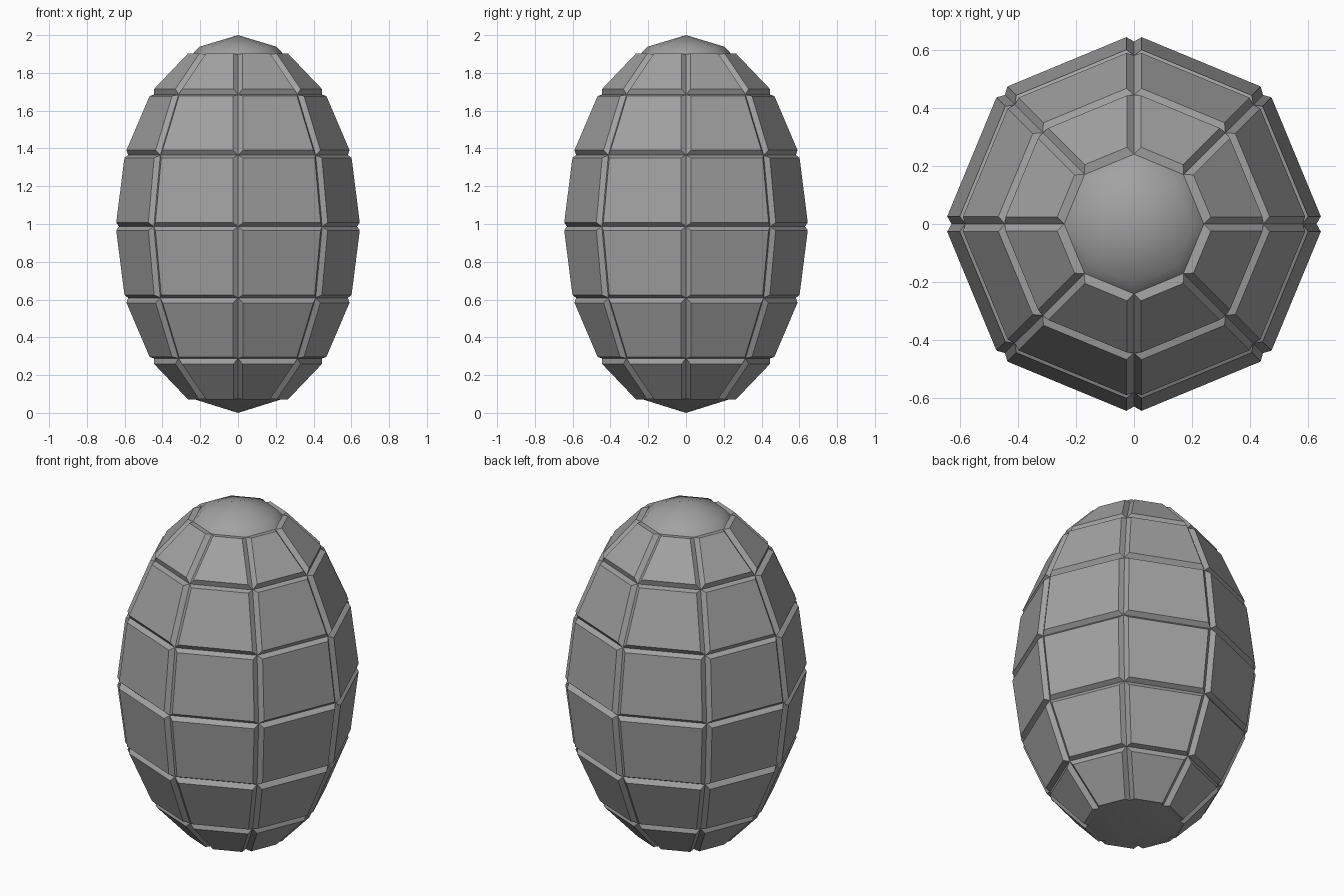
import bpy, bmesh, math

cube = bpy.data.objects.get("Cube")
if cube:
    bpy.data.objects.remove(cube, do_unlink=True)

RADIUS = 0.63        # plan radius of the groove network
HALF_HEIGHT = 0.987
LIFT = 0.026         # raise of the crown and the panels
BEVEL = 0.018        # inset of each panel's outer face

# Single flat material
grey = bpy.data.materials.new("body_grey")
grey.use_nodes = True
colour = (0.36, 0.36, 0.36, 1)
grey.diffuse_color = colour
grey.node_tree.nodes["Principled BSDF"].inputs["Base Color"].default_value = colour

# Eight-sided ovoid body
bm = bmesh.new()
bmesh.ops.create_uvsphere(bm, u_segments=8, v_segments=8, radius=1)
for v in bm.verts:
    v.co.x *= RADIUS
    v.co.y *= RADIUS
    v.co.z = HALF_HEIGHT * (v.co.z + 1)
bm.normal_update()
panels = [f for f in bm.faces if len(f.verts) == 4]
crown = [f for f in bm.faces if len(f.verts) == 3 and f.normal.z > 0]

# Raised crown cap
bmesh.ops.inset_region(bm, faces=crown, thickness=0.035, use_even_offset=True)
for v in {v for f in crown for v in f.verts}:
    v.co.z += LIFT

# Raised, chamfered panels separated by V-shaped grooves
bmesh.ops.inset_individual(bm, faces=panels, thickness=BEVEL, depth=LIFT,
                           use_even_offset=True)
bm.normal_update()

mesh = bpy.data.meshes.new("segmented_shell")
bm.to_mesh(mesh)
bm.free()
shell = bpy.data.objects.new("segmented_shell", mesh)
bpy.context.collection.objects.link(shell)
mesh.materials.append(grey)

# Smooth caps, crisp panel edges
bpy.ops.object.select_all(action='DESELECT')
shell.select_set(True)
bpy.context.view_layer.objects.active = shell
bpy.ops.object.shade_smooth_by_angle(angle=math.radians(35))
